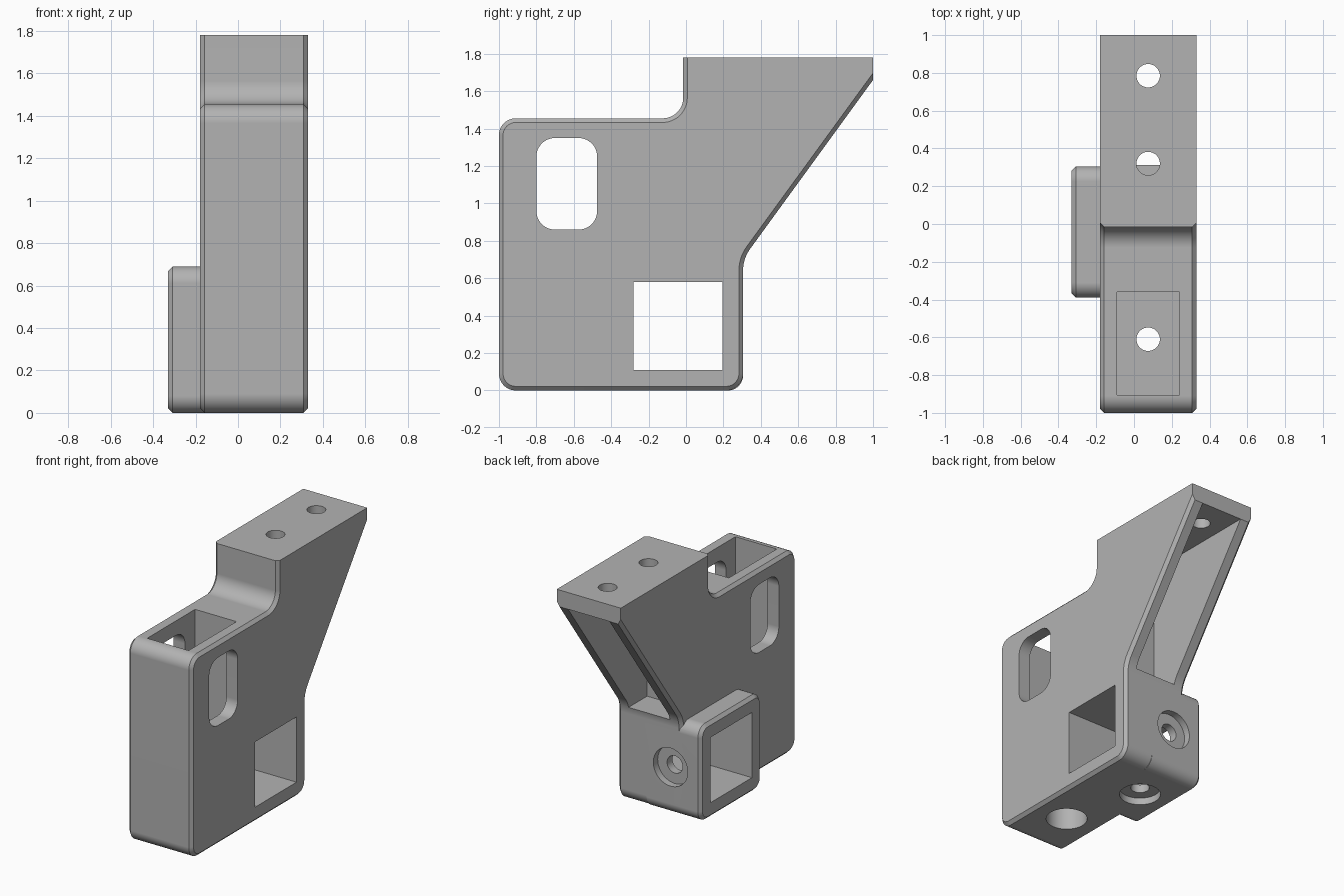
import bpy, bmesh, math
from mathutils import Vector

cube = bpy.data.objects.get("Cube")
if cube:
    bpy.data.objects.remove(cube, do_unlink=True)

grey = bpy.data.materials.new("plain grey")
grey.use_nodes = True
tone = (0.45, 0.45, 0.45, 1)
grey.diffuse_color = tone
grey.node_tree.nodes["Principled BSDF"].inputs["Base Color"].default_value = tone


def rounded(corners, steps=12):
    """Turn (y, z, radius) corners into an outline with arcs."""
    out = []
    n = len(corners)
    for i, (y, z, r) in enumerate(corners):
        p = Vector((y, z))
        if r == 0:
            out.append(p)
            continue
        a = (Vector(corners[i - 1][:2]) - p).normalized()
        b = (Vector(corners[(i + 1) % n][:2]) - p).normalized()
        half = a.angle(b) / 2
        centre = p + (a + b).normalized() * (r / math.sin(half))
        u = p + a * (r / math.tan(half)) - centre
        v = p + b * (r / math.tan(half)) - centre
        sweep = u.angle(v)
        for k in range(steps + 1):
            t = k / steps
            out.append(centre + (u * math.sin((1 - t) * sweep) + v * math.sin(t * sweep)) / math.sin(sweep))
    return out


def rect(y0, y1, z0, z1, r=0):
    return rounded([(y0, z0, r), (y1, z0, r), (y1, z1, r), (y0, z1, r)])


def finish(name, bm):
    bmesh.ops.recalc_face_normals(bm, faces=bm.faces)
    mesh = bpy.data.meshes.new(name)
    bm.to_mesh(mesh)
    bm.free()
    mesh.materials.append(grey)
    obj = bpy.data.objects.new(name, mesh)
    bpy.context.collection.objects.link(obj)
    return obj


def prism(name, outline, x0, x1, chamfer=None):
    """Extrude a y-z outline along x; chamfer picks the rim edges to bevel."""
    bm = bmesh.new()
    face = bm.faces.new([bm.verts.new((x0, p.x, p.y)) for p in outline])
    ext = bmesh.ops.extrude_face_region(bm, geom=[face])["geom"]
    bmesh.ops.translate(bm, vec=(x1 - x0, 0, 0),
                        verts=[g for g in ext if isinstance(g, bmesh.types.BMVert)])
    if chamfer:
        edges = [e for e in bm.edges
                 if abs(e.verts[0].co.x - e.verts[1].co.x) < 1e-5
                 and chamfer((e.verts[0].co + e.verts[1].co) / 2)]
        bmesh.ops.bevel(bm, geom=edges, offset=0.022, segments=1, affect='EDGES')
    return finish(name, bm)


def drill(name, start, axis, radius, depth):
    """Cylinder cutter from start along axis."""
    bm = bmesh.new()
    axis = Vector(axis)
    bmesh.ops.create_cone(bm, cap_ends=True, segments=48, radius1=radius, radius2=radius, depth=depth)
    bmesh.ops.transform(bm, verts=bm.verts, matrix=axis.to_track_quat('Z', 'Y').to_matrix().to_4x4())
    bmesh.ops.translate(bm, verts=bm.verts, vec=Vector(start) + axis * depth / 2)
    return finish(name, bm)


TOP, MID = 1.78, 1.455
# Main bracket plate
body = prism("bracket_body", rounded([
    (-1, 0, .09), (.305, 0, .09), (.305, .705, .2), (1, 1.66, 0), (1, TOP, 0),
    (-.015, TOP, 0), (-.015, MID, .11), (-1, MID, .09)]), -.18, .33,
    lambda c: c.z < TOP - .001 and c.y < .999)
# Side boss around the square tube socket
boss = prism("socket_boss", rect(-.39, .305, 0, .69, .08), -.33, .1, lambda c: c.x < -.3)

# Cutters: socket, window, top pocket, rear channel
cutters = [
    prism("square_socket", rect(-.28, .195, .11, .58), -.6, .6),
    prism("side_window", rect(-.80, -.475, .86, 1.35, .1), -.6, .6),
    prism("top_pocket", rect(-.905, -.36, .69, 1.7), -.09, .24),
    prism("rear_channel", rect(.10, 1.3, .69, 1.66), -.09, .24),
]
# Bolt holes through the top plate
for y in (.32, .785):
    cutters.append(drill("top_bolt_hole", (.075, y, 1.9), (0, 0, -1), .062, .4))
# Counterbored holes: under the pocket, under the socket, behind the socket
for start, axis, sink, depth in (
        ((.075, -.61, 0), (0, 0, 1), .58, .8),
        ((-.09, -.045, 0), (0, 0, 1), .05, .2),
        ((-.09, .305, .345), (0, -1, 0), .05, .2)):
    lead = Vector(start) - Vector(axis) * .1
    cutters.append(drill("counterbore", lead, axis, .137, sink + .1))
    cutters.append(drill("through_hole", lead, axis, .062, depth + .1))

# Join and cut, then bake the result
for tool in [boss] + cutters:
    mod = body.modifiers.new(tool.name, 'BOOLEAN')
    mod.operation = 'UNION' if tool is boss else 'DIFFERENCE'
    mod.solver = 'EXACT'
    mod.object = tool
baked = bpy.data.meshes.new_from_object(body.evaluated_get(bpy.context.evaluated_depsgraph_get()))
body.modifiers.clear()
body.data = baked
for tool in [boss] + cutters:
    bpy.data.objects.remove(tool, do_unlink=True)

# Smooth arcs, crisp edges
bpy.ops.object.select_all(action='DESELECT')
body.select_set(True)
bpy.context.view_layer.objects.active = body
bpy.ops.object.shade_smooth_by_angle(angle=math.radians(30))
weighted = body.modifiers.new("weighted_normals", 'WEIGHTED_NORMAL')
weighted.keep_sharp = True
